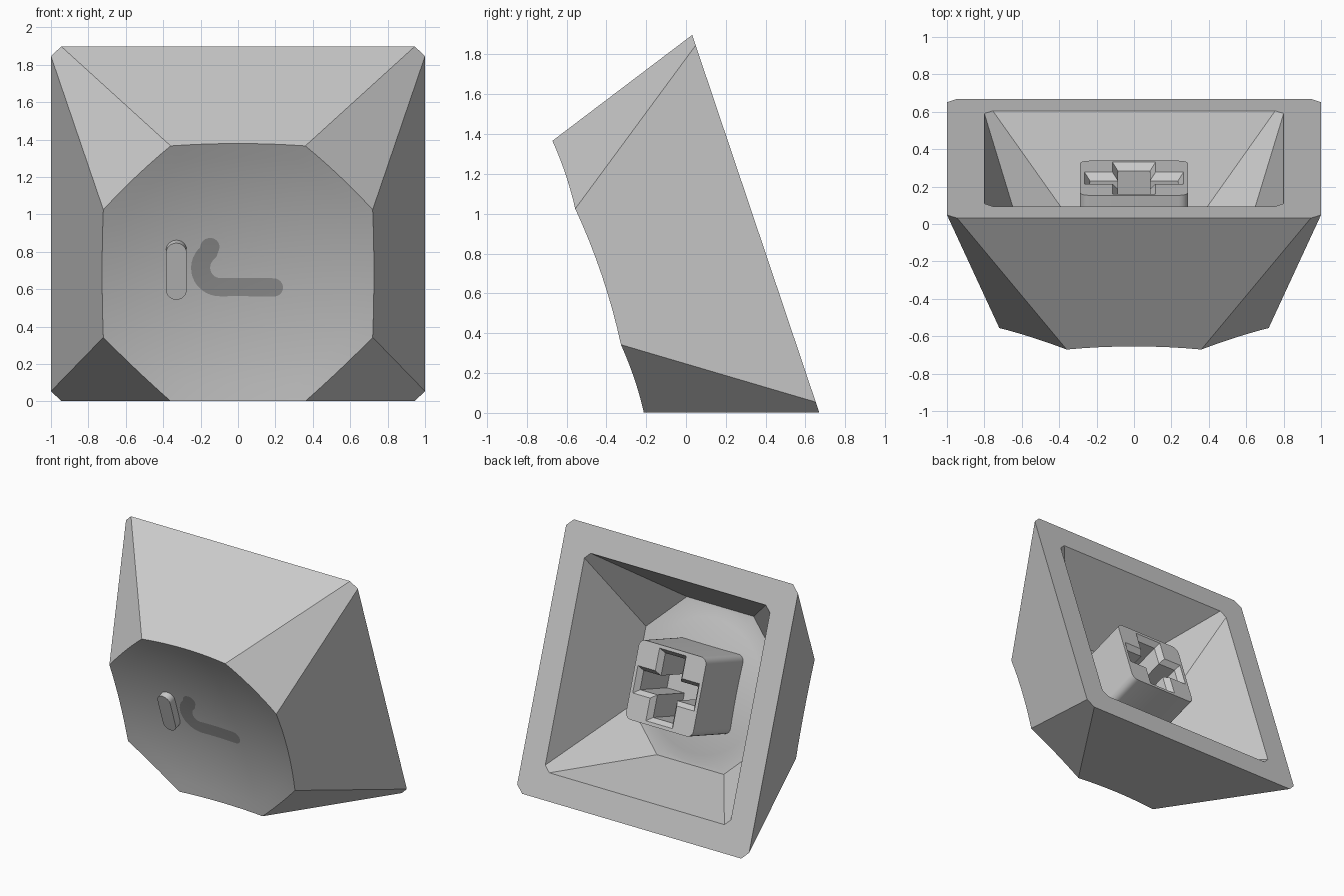
import bpy, bmesh, math

if "Cube" in bpy.data.objects:
    bpy.data.objects.remove(bpy.data.objects["Cube"])

TILT = math.radians(108.6)          # the cap leans back on its lower edge
H, R, CORNER = 0.835, 3.1, 0.648    # cap height, dish radius, squared corner distance


def material(name, v):
    m = bpy.data.materials.new(name)
    m.diffuse_color = (v, v, v, 1)
    m.use_nodes = True
    m.node_tree.nodes["Principled BSDF"].inputs["Base Color"].default_value = m.diffuse_color
    return m


GREY = material("light grey", 0.6)
DARK = material("dark grey", 0.33)


def finish(bm, name, mat, recalc=True):
    if recalc:
        bmesh.ops.recalc_face_normals(bm, faces=bm.faces)
    me = bpy.data.meshes.new(name)
    bm.to_mesh(me)
    bm.free()
    me.materials.append(mat)
    ob = bpy.data.objects.new(name, me)
    bpy.context.collection.objects.link(ob)
    ob.location = (0, 0.35, 0.95)
    ob.rotation_euler = (TILT, 0, 0)
    bpy.ops.object.select_all(action='DESELECT')
    bpy.context.view_layer.objects.active = ob
    ob.select_set(True)
    bpy.ops.object.shade_smooth_by_angle(angle=math.radians(20))
    return ob


def dish(x, y):
    return H + math.sqrt(R * R - CORNER) - math.sqrt(R * R - x * x - y * y)


def octagon(a, b):
    """Square of half-size a whose corners are cut at b."""
    return [(a, -b), (a, b), (b, a), (-b, a), (-a, b), (-a, -b), (-b, -a), (b, -a)]


def lerp(p, q, t):
    return tuple(i + (j - i) * t for i, j in zip(p, q))


def ring(bm, pts):
    return [bm.verts.new(p) for p in pts]


def bridge(bm, a, b):
    n = len(a)
    for i in range(n):
        bm.faces.new((a[i], a[(i + 1) % n], b[(i + 1) % n], b[i]))


def wall(bm, low, high, seg):
    """One flat face per side from an 8-point loop up to a subdivided loop."""
    n = len(high)
    for i in range(8):
        top = [high[(i * seg + k) % n] for k in range(seg + 1)]
        bm.faces.new([low[i], low[(i + 1) % 8]] + top[::-1])


def cap_surface(bm, rim, height, steps=8):
    """Concentric rings closing a rim to its centre."""
    prev = rim
    base = [v.co.copy() for v in rim]
    for s in range(steps - 1, 0, -1):
        f = s / steps
        cur = ring(bm, [(c.x * f, c.y * f, height(c.x * f, c.y * f)) for c in base])
        bridge(bm, prev, cur)
        prev = cur
    centre = bm.verts.new((0, 0, height(0, 0)))
    for i in range(len(prev)):
        bm.faces.new((prev[i], prev[(i + 1) % len(prev)], centre))


# Keycap shell: tapered outside, dished face, hollow inside
SEG = 8
bm = bmesh.new()
base2, top2 = octagon(1, 0.945), octagon(0.72, 0.36)
outer = ring(bm, [(x, y, 0) for x, y in base2])
edge = []
for i in range(8):
    for k in range(SEG):
        p = lerp(base2[i], base2[(i + 1) % 8], k / SEG)
        q = lerp(top2[i], top2[(i + 1) % 8], k / SEG)
        t = 1
        for _ in range(6):          # meet the side wall with the dish
            t = dish(*lerp(p, q, t)) / H
        edge.append((*lerp(p, q, t), H * t))
rim = ring(bm, edge)
wall(bm, outer, rim, SEG)
cap_surface(bm, rim, dish)

opening = ring(bm, [(x, y, 0) for x, y in octagon(0.8, 0.755)])
bridge(bm, outer, opening)
CEIL, DOME = 0.62, 0.56
in2 = octagon(0.576, 0.288)
inner_pts = [lerp(in2[i], in2[(i + 1) % 8], k / SEG) for i in range(8) for k in range(SEG)]
inner = ring(bm, [(x, y, CEIL) for x, y in inner_pts])
wall(bm, opening, inner, SEG)
circle = ring(bm, [(x * DOME / math.hypot(x, y), y * DOME / math.hypot(x, y), CEIL)
                   for x, y in inner_pts])
bridge(bm, inner, circle)
cap_surface(bm, circle, lambda x, y: CEIL + math.sqrt(R * R - DOME ** 2)
            - math.sqrt(R * R - x * x - y * y))
finish(bm, "keycap_shell", GREY)

# Stem: rounded square post with a chamfered cross socket
def rounded_square(a, r, n=5):
    pts = []
    for k, (sx, sy) in enumerate([(1, 1), (-1, 1), (-1, -1), (1, -1)]):
        for j in range(n + 1):
            ang = math.pi / 2 * (k + j / n)
            pts.append((sx * (a - r) + r * math.cos(ang), sy * (a - r) + r * math.sin(ang)))
    return pts


def cross(inset):
    e, w, h = 0.265 - inset, 0.115 - inset, 0.1 - inset
    return [(e, -h), (e, h), (w, h), (w, e), (-w, e), (-w, h),
            (-e, h), (-e, -h), (-w, -h), (-w, -e), (w, -e), (w, -h)]


bm = bmesh.new()
END = 0.11
post = rounded_square(0.29, 0.05)
post_end = ring(bm, [(x, y, END) for x, y in post])
post_root = ring(bm, [(x, y, 0.64) for x, y in post])
lip = ring(bm, [(x, y, END) for x, y in cross(0)])
throat = ring(bm, [(x, y, END + 0.04) for x, y in cross(0.03)])
floor = ring(bm, [(x, y, 0.5) for x, y in cross(0.03)])
for a, b in ((post_end, post_root), (lip, throat), (throat, floor)):
    bridge(bm, a, b)
bm.faces.new(floor)
loops = [bm.edges.get((v[i], v[(i + 1) % len(v)])) for v in (post_end, lip) for i in range(len(v))]
bmesh.ops.triangle_fill(bm, edges=loops, use_beauty=True)
finish(bm, "stem", GREY)

# Raised pill marker on the dish
bm = bmesh.new()
pill = []
for k in range(2):
    for j in range(13):
        ang = math.pi * (k + j / 12)
        pill.append((-0.33 + 0.055 * math.cos(ang),
                     (0.105 if k == 0 else -0.105) + 0.055 * math.sin(ang)))
low = ring(bm, [(x, y, 0.72) for x, y in pill])
high = ring(bm, [(x, y, 0.80) for x, y in pill])
bridge(bm, low, high)
bm.faces.new(high)
bm.faces.new(low[::-1])
finish(bm, "raised_pill", GREY)

# Dark hook-shaped inlay lying on the dish
path = [(-0.15, 0.118)]
for j in range(15):
    a = math.radians(128 + 142 * j / 14)
    path.append((-0.095 + 0.105 * math.cos(a), 0.11 * math.sin(a)))
path += [(-0.095 + 0.285 * j / 8, -0.11) for j in range(1, 9)]
W = 0.051


def direction(i):
    a, b = path[max(i - 1, 0)], path[min(i + 1, len(path) - 1)]
    d = math.hypot(b[0] - a[0], b[1] - a[1])
    return (b[0] - a[0]) / d, (b[1] - a[1]) / d


stations = [(*p, *direction(i), W) for i, p in enumerate(path)]
for end, sign in ((0, -1), (len(path) - 1, 1)):     # round ends
    dx, dy = direction(end)
    cap = []
    for j in range(1, 7):
        a = math.pi / 2 * j / 6.2
        s = sign * W * math.sin(a)
        cap.append((path[end][0] + dx * s, path[end][1] + dy * s, dx, dy, W * math.cos(a)))
    stations = cap[::-1] + stations if sign < 0 else stations + cap
bm = bmesh.new()
rows = []
for x, y, dx, dy, w in stations:
    row = [(x + dy * w * c, y - dx * w * c) for c in (1, 0, -1)]
    rows.append(ring(bm, [(px, py, dish(px, py) + 0.004) for px, py in row]))
for a, b in zip(rows, rows[1:]):
    for k in range(2):
        bm.faces.new((a[k], b[k], b[k + 1], a[k + 1]))
finish(bm, "hook_inlay", DARK, recalc=False)
